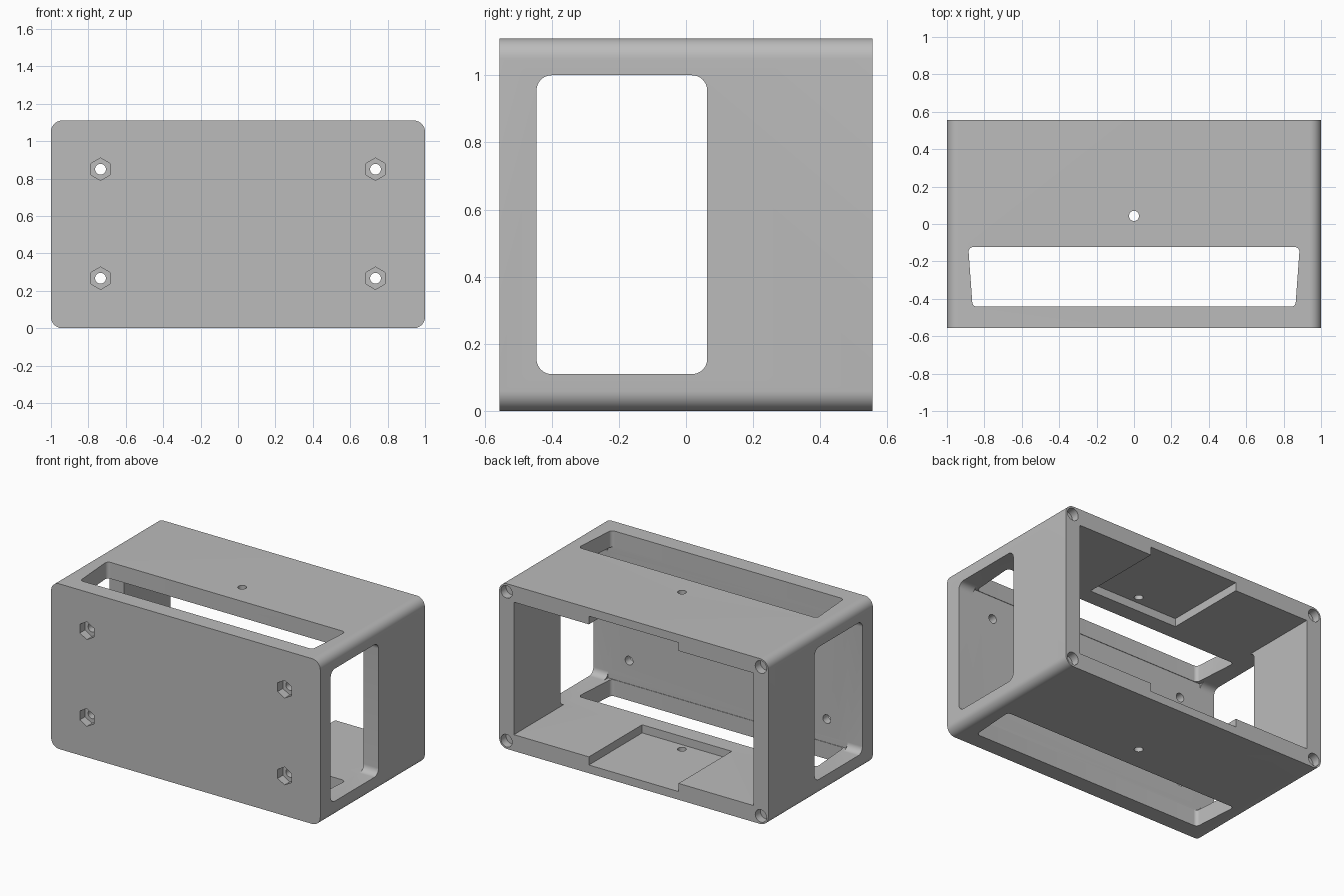
import bpy, bmesh, math
from mathutils import Vector

cube = bpy.data.objects.get("Cube")
if cube:
    bpy.data.objects.remove(cube, do_unlink=True)

HALF_D, H, WALL = 0.555, 1.11, 0.11
INNER_X, INNER_Y, TOP = 1 - WALL, HALF_D - WALL, H - WALL

grey = bpy.data.materials.new("plain grey")
grey.use_nodes = True
colour = (0.5, 0.5, 0.5, 1)
grey.diffuse_color = colour
grey.node_tree.nodes["Principled BSDF"].inputs["Base Color"].default_value = colour


def rounded(points, radius, steps=10):
    """Round every corner of a convex outline."""
    pts = [Vector(p) for p in points]
    out = []
    for i, p in enumerate(pts):
        a = (pts[i - 1] - p).normalized()
        b = (pts[(i + 1) % len(pts)] - p).normalized()
        half = a.angle(b) / 2
        centre = p + (a + b).normalized() * (radius / math.sin(half))
        start = p + a * (radius / math.tan(half)) - centre
        end = p + b * (radius / math.tan(half)) - centre
        sweep = math.pi - 2 * half
        for s in range(steps + 1):
            t = s / steps
            arc = start * math.sin((1 - t) * sweep) + end * math.sin(t * sweep)
            out.append(centre + arc / math.sin(sweep))
    return out


def rect(u0, u1, v0, v1):
    return [(u0, v0), (u1, v0), (u1, v1), (u0, v1)]


def ring(u, v, radius, sides=32):
    """Regular polygon with a corner pointing up."""
    return [(u + radius * math.sin(k * math.tau / sides),
             v + radius * math.cos(k * math.tau / sides)) for k in range(sides)]


def prism(name, outline, axis, w0, w1):
    """Extrude an outline along an axis from w0 to w1."""
    def place(p, w):
        u, v = p
        return {"x": (w, u, v), "y": (u, w, v), "z": (u, v, w)}[axis]
    bm = bmesh.new()
    low = [bm.verts.new(place(p, w0)) for p in outline]
    high = [bm.verts.new(place(p, w1)) for p in outline]
    bm.faces.new(low)
    bm.faces.new(high)
    for i in range(len(low)):
        bm.faces.new((low[i - 1], low[i], high[i], high[i - 1]))
    bmesh.ops.recalc_face_normals(bm, faces=bm.faces)
    mesh = bpy.data.meshes.new(name)
    bm.to_mesh(mesh)
    bm.free()
    obj = bpy.data.objects.new(name, mesh)
    obj.data.materials.append(grey)
    bpy.context.collection.objects.link(obj)
    return obj


# Outer shell with rounded long edges
body = prism("enclosure", rounded(rect(-1, 1, 0, H), 0.06), "y", -HALF_D, HALF_D)

# Cavity, open at the back
cutters = [prism("cavity", rect(-INNER_X, INNER_X, WALL, TOP), "y", -INNER_Y, 1)]

# Shallow recess in the floor and ceiling
cutters.append(prism("recess", rect(-0.333, 0.333, WALL / 2, H - WALL / 2), "y", -0.01, 1))

# Side windows
cutters.append(prism("side_window", rounded(rect(-INNER_Y, 0.063, WALL, TOP), 0.045),
                     "x", -1.2, 1.2))

# Tapered slots in top and bottom
slot = [(-0.863, -0.442), (0.863, -0.442), (0.886, -0.123), (-0.886, -0.123)]
cutters.append(prism("slot", rounded(slot, 0.025), "z", -0.2, H + 0.2))

# Centre hole in top and bottom
cutters.append(prism("centre_hole", ring(0, 0.043, 0.027), "z", -0.2, H + 0.2))

# Front bolt holes with nut pockets, and back corner sockets
for side in (-1, 1):
    for z in (0.267, 0.85):
        cutters.append(prism("bolt_hole", ring(side * 0.735, z, 0.029), "y", -0.7, -0.3))
        cutters.append(prism("nut_pocket", ring(side * 0.735, z, 0.06, 6), "y", -0.7, -0.5))
    for z in (0.055, H - 0.055):
        cutters.append(prism("corner_socket", ring(side * 0.945, z, 0.042), "y", 0.5, 0.7))

for cutter in cutters:
    cutter.hide_render = True
    mod = body.modifiers.new(cutter.name, "BOOLEAN")
    mod.operation, mod.solver, mod.object = "DIFFERENCE", "EXACT", cutter

# Bake the cuts and drop the cutters
bpy.context.view_layer.update()
evaluated = body.evaluated_get(bpy.context.evaluated_depsgraph_get())
finished = bpy.data.meshes.new_from_object(evaluated)
body.modifiers.clear()
body.data = finished
for cutter in cutters:
    bpy.data.objects.remove(cutter, do_unlink=True)

bpy.ops.object.select_all(action="DESELECT")
body.select_set(True)
bpy.context.view_layer.objects.active = body
bpy.ops.object.shade_smooth_by_angle(angle=math.radians(30))
